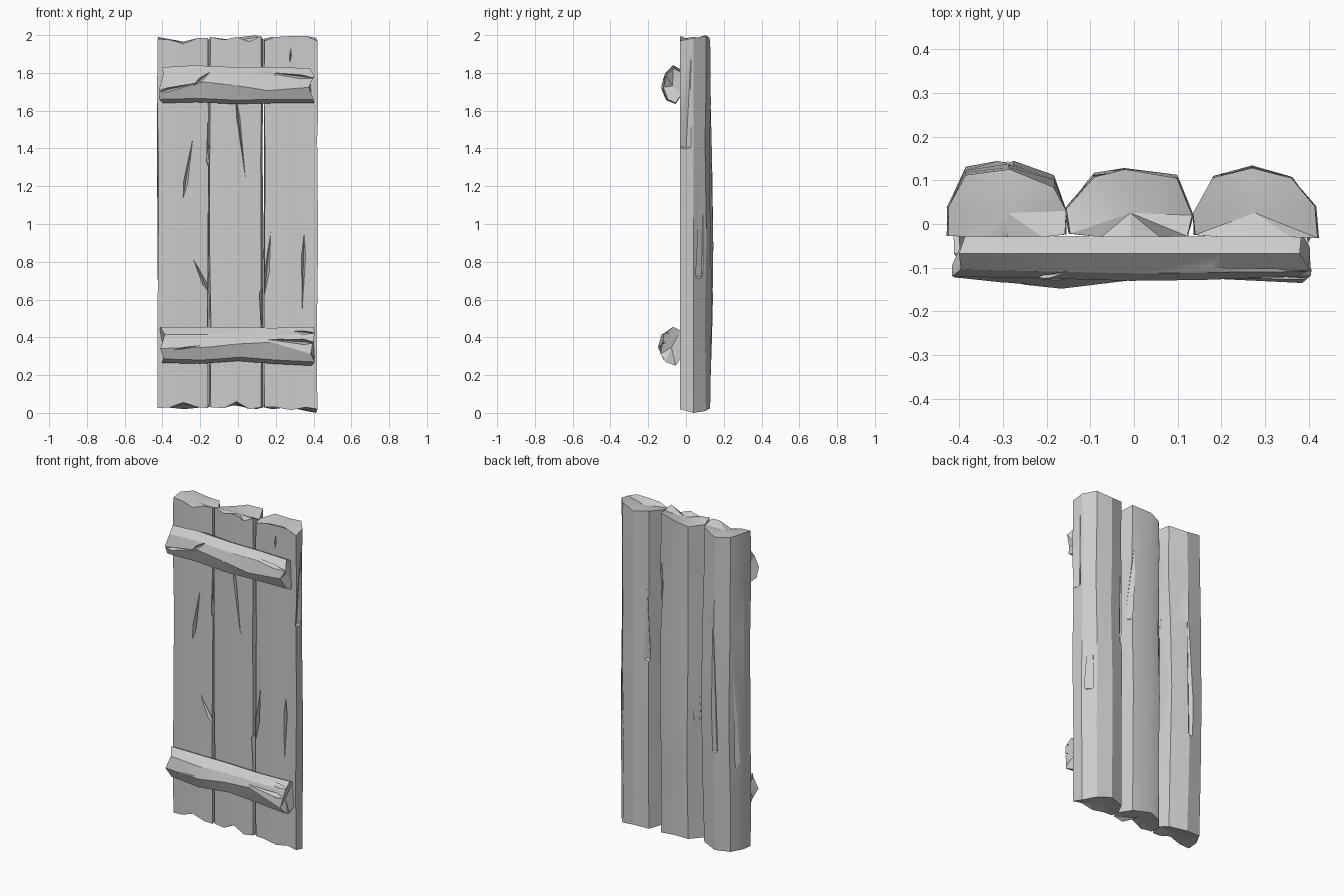
import bpy, bmesh, random
from math import radians
from mathutils import Vector

if "Cube" in bpy.data.objects:
    bpy.data.objects.remove(bpy.data.objects["Cube"])

random.seed(4)


def finish(name, bm):
    bmesh.ops.recalc_face_normals(bm, faces=bm.faces[:])
    me = bpy.data.meshes.new(name)
    bm.to_mesh(me)
    bm.free()
    ob = bpy.data.objects.new(name, me)
    bpy.context.collection.objects.link(ob)
    return ob


def loft(name, rings, dents):
    """Skin closed rings; each end is a fan to a dented centre."""
    bm = bmesh.new()
    vs = [[bm.verts.new(p) for p in r] for r in rings]
    n = len(vs[0])
    for a, b in zip(vs, vs[1:]):
        for i in range(n):
            j = (i + 1) % n
            bm.faces.new((a[i], a[j], b[j], b[i]))
    for ring, dent in ((vs[0], dents[0]), (vs[-1], dents[1])):
        c = bm.verts.new(sum((v.co for v in ring), Vector()) / n + Vector(dent))
        for i in range(n):
            bm.faces.new((ring[i], ring[(i + 1) % n], c))
    return finish(name, bm)


def carve(ob, cuts):
    """Cut spindle-shaped splits: (start, end, widest fraction, x/y/z half sizes)."""
    for p, q, t, wide, deep in cuts:
        p, q = Vector(p), Vector(q)
        axis = (q - p).normalized()
        out = Vector((0, 1, 0))
        side = axis.cross(out).normalized()
        m = p.lerp(q, t)
        bm = bmesh.new()
        a, b = bm.verts.new(p), bm.verts.new(q)
        mid = [bm.verts.new(m + d) for d in
               (side * wide, out * deep, -side * wide, -out * deep)]
        for i in range(4):
            bm.faces.new((mid[i], mid[(i + 1) % 4], a))
            bm.faces.new((mid[i], mid[(i + 1) % 4], b))
        cutter = finish("split_cutter", bm)
        cutter.hide_render = True
        mod = ob.modifiers.new("split", 'BOOLEAN')
        mod.operation, mod.solver, mod.object = 'DIFFERENCE', 'EXACT', cutter
        bpy.context.view_layer.objects.active = ob
        bpy.ops.object.modifier_apply(modifier=mod.name)
        bpy.data.objects.remove(cutter)


def shade(ob):
    bpy.ops.object.select_all(action='DESELECT')
    ob.select_set(True)
    bpy.context.view_layer.objects.active = ob
    bpy.ops.object.shade_smooth_by_angle(angle=radians(25))


def plank(name, profile, bottom, top, bulge, cuts):
    rings = []
    levels = [0, 0.45, 0.85, 1.35, 1.7, 2]
    for k, z in enumerate(levels):
        ring = []
        for i, (x, y) in enumerate(profile):
            end = k in (0, len(levels) - 1)
            zz = z
            if k == 0:
                zz = bottom[i]
            elif end:
                zz = top[i]
            else:
                x += random.uniform(-.004, .004)
                if y > .05:
                    y += random.uniform(-.008, .004) + bulge * (1 - abs(z - 0.9))
                    zz += random.uniform(-.1, .1)
            ring.append(Vector((x, y, zz)))
        rings.append(ring)
    ob = loft(name, rings, ((0, 0, .015), (0, 0, -.01)))
    carve(ob, cuts)
    shade(ob)


# Three split-log planks: flat front, rounded faceted back
plank("left_plank",
      [(-.425, -.027), (-.36, -.03), (-.29, -.03), (-.21, -.03), (-.158, -.024),
       (-.155, .03), (-.185, .085), (-.285, .125), (-.385, .112), (-.424, .04)],
      [.025, .03, .055, .03, .025, .04, .03, .02, .03, .03],
      [1.98, 1.975, 1.955, 1.985, 1.985, 1.965, 1.98, 1.96, 1.98, 1.99], .026,
      [((-.24, -.03, 1.45), (-.29, -.03, 1.14), .75, .012, .025),
       ((-.235, -.03, .81), (-.15, -.03, .63), .7, .014, .03),
       ((-.16, .0, 1.3), (-.16, .0, 1.75), .06, .012, .05),
       ((-.43, .08, .53), (-.40, .11, 1.3), .03, .04, .03),
       ((-.30, .155, .62), (-.27, .135, 1.75), .02, .03, .03)])
plank("middle_plank",
      [(-.146, -.022), (-.075, -.03), (-.008, -.03), (.06, -.03), (.122, -.028),
       (.133, .02), (.098, .105), (-.02, .125), (-.09, .108), (-.155, .035)],
      [.03, .025, .06, .02, .03, .03, .02, .04, .03, .03],
      [1.99, 1.975, 1.99, 1.965, 1.995, 1.975, 2.0, 1.985, 1.965, 1.97], .006,
      [((-.01, -.03, 1.66), (.04, -.03, 1.24), .2, .009, .025),
       ((.128, -.02, .67), (.125, -.02, .3), .1, .02, .03),
       ((.12, .09, 1.25), (.08, .12, 1.85), .04, .035, .03),
       ((-.14, .08, .75), (-.12, .1, 1.5), .03, .03, .03)])
plank("right_plank",
      [(.14, -.025), (.2, -.03), (.28, -.03), (.36, -.03), (.42, -.032),
       (.414, .04), (.36, .105), (.27, .128), (.18, .106), (.135, .025)],
      [.03, .03, .015, .03, .02, 0, .01, .03, .02, .03],
      [1.97, 1.99, 1.995, 1.995, 1.97, 1.985, 1.995, 1.975, 1.99, 1.98], .004,
      [((.175, -.03, .97), (.138, -.03, .6), .6, .014, .03),
       ((.35, -.03, .95), (.34, -.03, .55), .3, .011, .025),
       ((.28, -.03, 1.93), (.275, -.03, 1.85), .5, .005, .02),
       ((.425, .0, 1.39), (.418, .03, 1.96), .03, .025, .05),
       ((.40, .08, .7), (.375, .1, 1.5), .03, .03, .04),
       ((.18, .115, 1.05), (.2, .12, 1.85), .03, .025, .025)])


def batten(name, z, spine, cuts):
    """Seven-sided hewn bar; spine rows: x, front y, bottom, top, crest height."""
    rings = []
    for k, (x, y, lo, hi, crest) in enumerate(spine):
        h = hi - lo
        pts = [(-.028, lo + .04), (-.055, lo), (y * .8, lo + .02),
               (y, lo + h * crest), (y * .87, hi - .04), (-.068, hi), (-.028, hi - .02)]
        end = .018 if k in (0, len(spine) - 1) else .03
        rings.append([Vector((x + random.uniform(-end, end), py, z + pz))
                      for py, pz in pts])
    ob = loft(name, rings, ((.02, 0, 0), (-.02, 0, 0)))
    carve(ob, cuts)
    shade(ob)


# Two rough cross battens on the front
batten("upper_batten", 1.74,
       [(-.40, -.12, -.1, .09, .4), (-.2, -.125, -.095, .1, .55), (0, -.13, -.105, .09, .5),
        (.18, -.128, -.1, .09, .35), (.39, -.12, -.1, .085, .45)],
       [((-.14, -.11, 1.81), (-.24, -.12, 1.73), .6, .012, .03),
        ((.10, -.11, 1.81), (.42, -.11, 1.77), .7, .012, .03),
        ((-.42, -.11, 1.70), (-.2, -.125, 1.75), .2, .012, .025)])
batten("lower_batten", .355,
       [(-.40, -.122, -.09, .1, .4), (-.19, -.148, -.095, .1, .45), (0, -.128, -.08, .1, .5),
        (.17, -.125, -.095, .095, .6), (.392, -.135, -.105, .1, .3)],
       [((.14, -.12, .39), (.42, -.12, .37), .75, .016, .03),
        ((-.36, -.13, .33), (-.18, -.147, .36), .4, .006, .02),
        ((.2, -.11, .44), (.42, -.1, .42), .7, .012, .03)])
